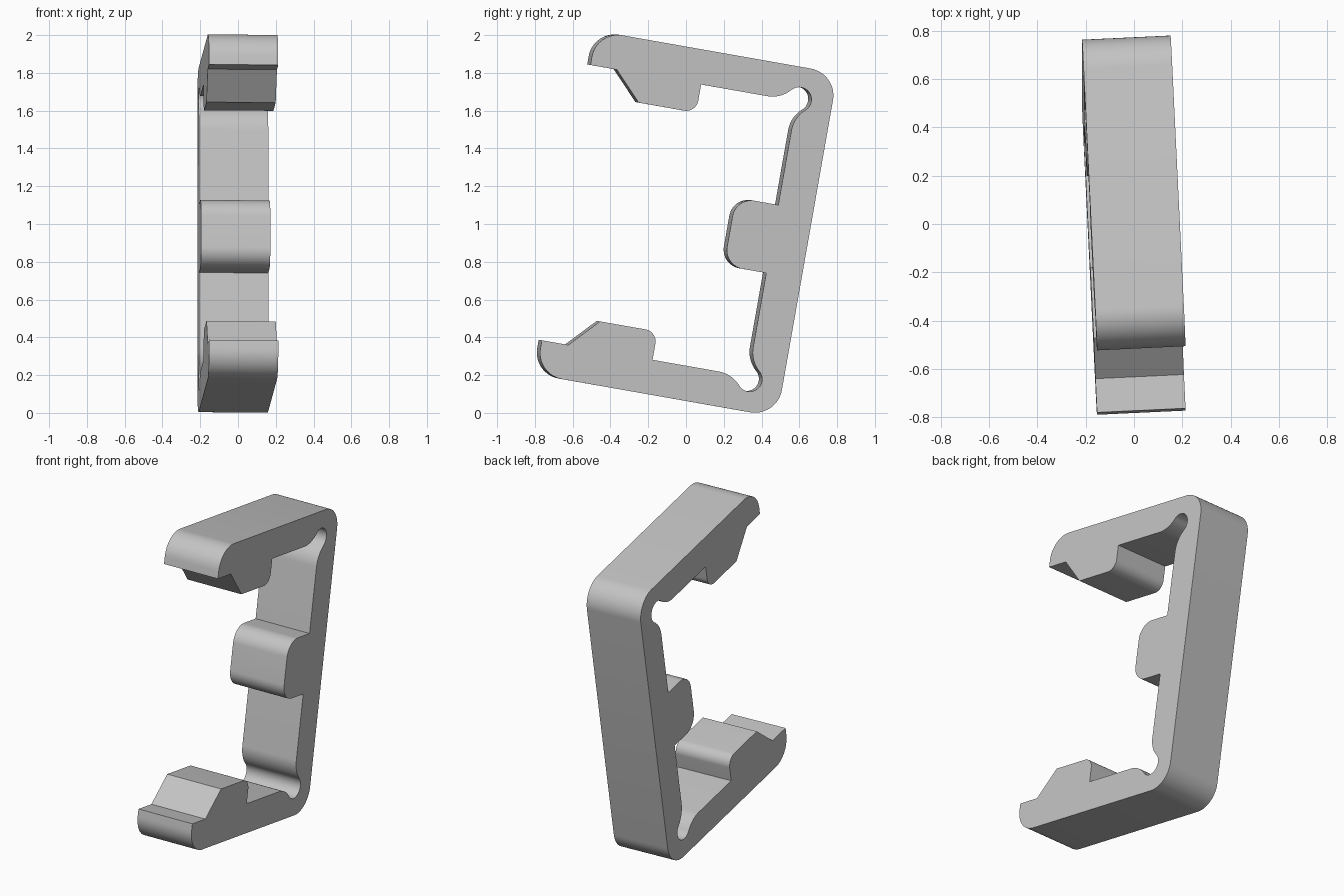
import bpy, bmesh
from math import atan2, cos, sin, pi, radians
from mathutils import Vector

cube = bpy.data.objects.get("Cube")
if cube:
    bpy.data.objects.remove(cube, do_unlink=True)


def arc(center, radius, start, end, steps=14):
    """Points along an arc, both ends included."""
    return [Vector((center[0] + radius * cos(start + (end - start) * i / steps),
                    center[1] + radius * sin(start + (end - start) * i / steps)))
            for i in range(steps + 1)]


def rounded(before, corner, after, radius):
    """Round a square corner with a tangent arc."""
    p = Vector(corner)
    a = (Vector(before) - p).normalized()
    b = (Vector(after) - p).normalized()
    center = p + (a + b) * radius
    start = atan2(-b.y, -b.x)
    sweep = (atan2(-a.y, -a.x) - start + pi) % (2 * pi) - pi
    return arc(center, radius, start, start + sweep)


# Main dimensions of the clip, in its own tilted frame
BACK, TIP, OUTER, INNER, WALL = 0.479, -0.818, 0.924, 0.74, 0.29
PAD_FRONT, PAD_HALF = 0.062, 0.183
TOOTH_END, TOOTH_LOW = -0.223, 0.588

half = []
# Outer back corner and rounded arm tip
half += rounded((BACK, 0), (BACK, OUTER), (TIP, OUTER), 0.145)
half += rounded((BACK, OUTER), (TIP, OUTER), (TIP, INNER), 0.14)
# Lip and gripping tooth
half += [Vector((TIP, INNER)), Vector((-0.676, INNER)), Vector((-0.532, TOOTH_LOW))]
half += rounded((TIP, TOOTH_LOW), (TOOTH_END, TOOTH_LOW), (TOOTH_END, INNER), 0.065)
half += [Vector((TOOTH_END, INNER))]
# Round relief pocket blended into the arm and the back wall
offset, relief, reach = 0.012, 0.065, 0.17
blend = (reach ** 2 + offset ** 2 - relief ** 2) / (2 * (relief + offset))
cx, cy = WALL + offset, INNER + offset
turn = atan2(offset - blend, reach)
turn_back = atan2(-reach, blend - offset)
half += arc((cx - reach, INNER + blend), blend, -pi / 2, turn)
half += arc((cx, cy), relief, turn + pi, turn_back, 28)[1:-1]
half += arc((WALL + blend, cy - reach), blend, turn_back + pi, pi)
# Centre pad on the back wall
half += [Vector((WALL, PAD_HALF))]
half += rounded((WALL, PAD_HALF), (PAD_FRONT, PAD_HALF), (PAD_FRONT, 0), 0.1)

# Mirror the half outline to close the profile
outline = half + [Vector((p.x, -p.y)) for p in reversed(half)]

# Stand the profile up, leaning and slightly turned
lean = radians(10)
side = Vector((1, 0.047, -0.008))


def place(p):
    t = p.y + 0.986
    y = p.x * cos(lean) + t * sin(lean)
    z = t * cos(lean) - p.x * sin(lean)
    return Vector((0.1745 - y * 0.047 + z * 0.008, y, z))


bm = bmesh.new()
face = bm.faces.new([bm.verts.new(place(p)) for p in outline])
result = bmesh.ops.extrude_face_region(bm, geom=[face], use_keep_orig=True)
moved = [g for g in result["geom"] if isinstance(g, bmesh.types.BMVert)]
bmesh.ops.translate(bm, verts=moved, vec=side.normalized() * -0.367)
bmesh.ops.recalc_face_normals(bm, faces=bm.faces)
mesh = bpy.data.meshes.new("clip_bracket")
bm.to_mesh(mesh)
bm.free()

clip = bpy.data.objects.new("clip_bracket", mesh)
bpy.context.collection.objects.link(clip)

# Plain grey material
grey = bpy.data.materials.new("light_grey")
grey.use_nodes = True
colour = (0.55, 0.55, 0.55, 1)
grey.diffuse_color = colour
grey.node_tree.nodes["Principled BSDF"].inputs["Base Color"].default_value = colour
mesh.materials.append(grey)

# Smooth curves, sharp edges
bpy.ops.object.select_all(action='DESELECT')
clip.select_set(True)
bpy.context.view_layer.objects.active = clip
bpy.ops.object.shade_smooth_by_angle(angle=radians(30))
